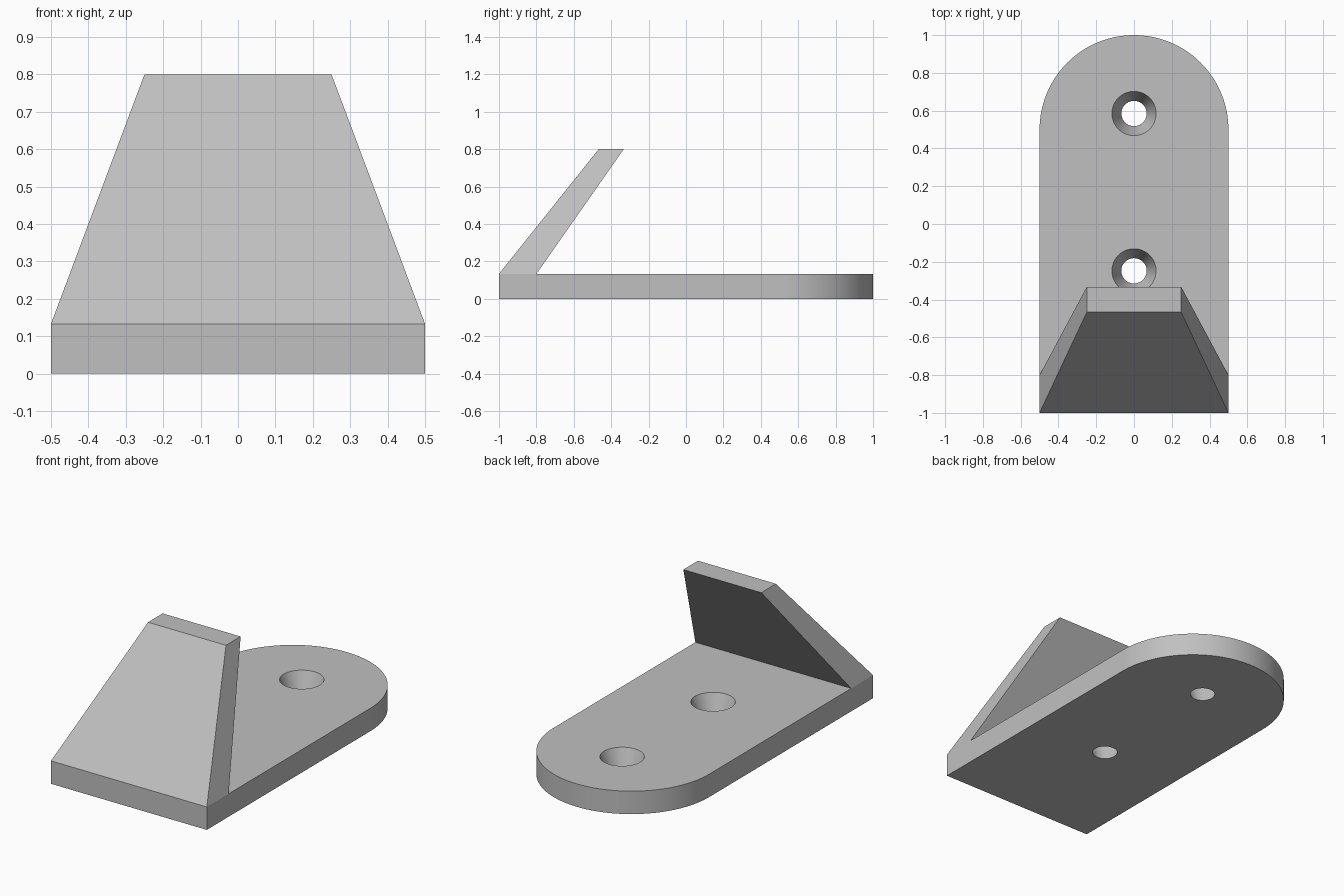
import bpy, bmesh, math

if "Cube" in bpy.data.objects:
    bpy.data.objects.remove(bpy.data.objects["Cube"])

THICK = 0.133   # plate thickness

grey = bpy.data.materials.new("light grey")
grey.diffuse_color = (0.53, 0.53, 0.53, 1)
grey.use_nodes = True
grey.node_tree.nodes["Principled BSDF"].inputs["Base Color"].default_value = grey.diffuse_color


def make_object(name, bm):
    bmesh.ops.recalc_face_normals(bm, faces=bm.faces)
    mesh = bpy.data.meshes.new(name)
    bm.to_mesh(mesh)
    bm.free()
    mesh.materials.append(grey)
    obj = bpy.data.objects.new(name, mesh)
    bpy.context.collection.objects.link(obj)
    return obj


def loft(name, lower, upper):
    """Closed solid between two matching outlines."""
    bm = bmesh.new()
    a = [bm.verts.new(p) for p in lower]
    b = [bm.verts.new(p) for p in upper]
    bm.faces.new(a)
    bm.faces.new(b)
    for i in range(len(a)):
        j = (i + 1) % len(a)
        bm.faces.new((a[i], a[j], b[j], b[i]))
    return make_object(name, bm)


def rectangle(half_x, y0, y1, z):
    return [(-half_x, y0, z), (half_x, y0, z), (half_x, y1, z), (-half_x, y1, z)]


def circle(radius, y, z, n=64):
    return [(radius * math.cos(2 * math.pi * i / n),
             y + radius * math.sin(2 * math.pi * i / n), z) for i in range(n)]


# Base plate: square front end, half-round back end
SEG = 64
outline = [(-0.5, -1), (0.5, -1)]
outline += [(0.5 * math.cos(math.pi * i / SEG), 0.5 + 0.5 * math.sin(math.pi * i / SEG))
            for i in range(SEG + 1)]
plate = loft("base_plate", [(x, y, 0) for x, y in outline],
             [(x, y, THICK) for x, y in outline])

# Tapered screw holes, wide at the top
R_LOW, R_TOP, OVER = 0.067, 0.117, 0.02
slope = (R_TOP - R_LOW) / THICK
for y in (0.585, -0.248):
    cutter = loft("hole_cutter", circle(R_LOW - slope * OVER, y, -OVER),
                  circle(R_TOP + slope * OVER, y, THICK + OVER))
    cutter.hide_render = True
    mod = plate.modifiers.new("screw_hole", 'BOOLEAN')
    mod.operation = 'DIFFERENCE'
    mod.solver = 'EXACT'
    mod.object = cutter
    bpy.context.view_layer.objects.active = plate
    bpy.ops.object.modifier_apply(modifier=mod.name)
    bpy.data.objects.remove(cutter)

bpy.ops.object.select_all(action='DESELECT')
plate.select_set(True)
bpy.context.view_layer.objects.active = plate
bpy.ops.object.shade_smooth_by_angle(angle=math.radians(30))

# Slanted, tapering flap rising from the front edge
loft("slanted_flap", rectangle(0.5, -1, -0.8, THICK),
     rectangle(0.25, -0.467, -0.333, 0.8))
